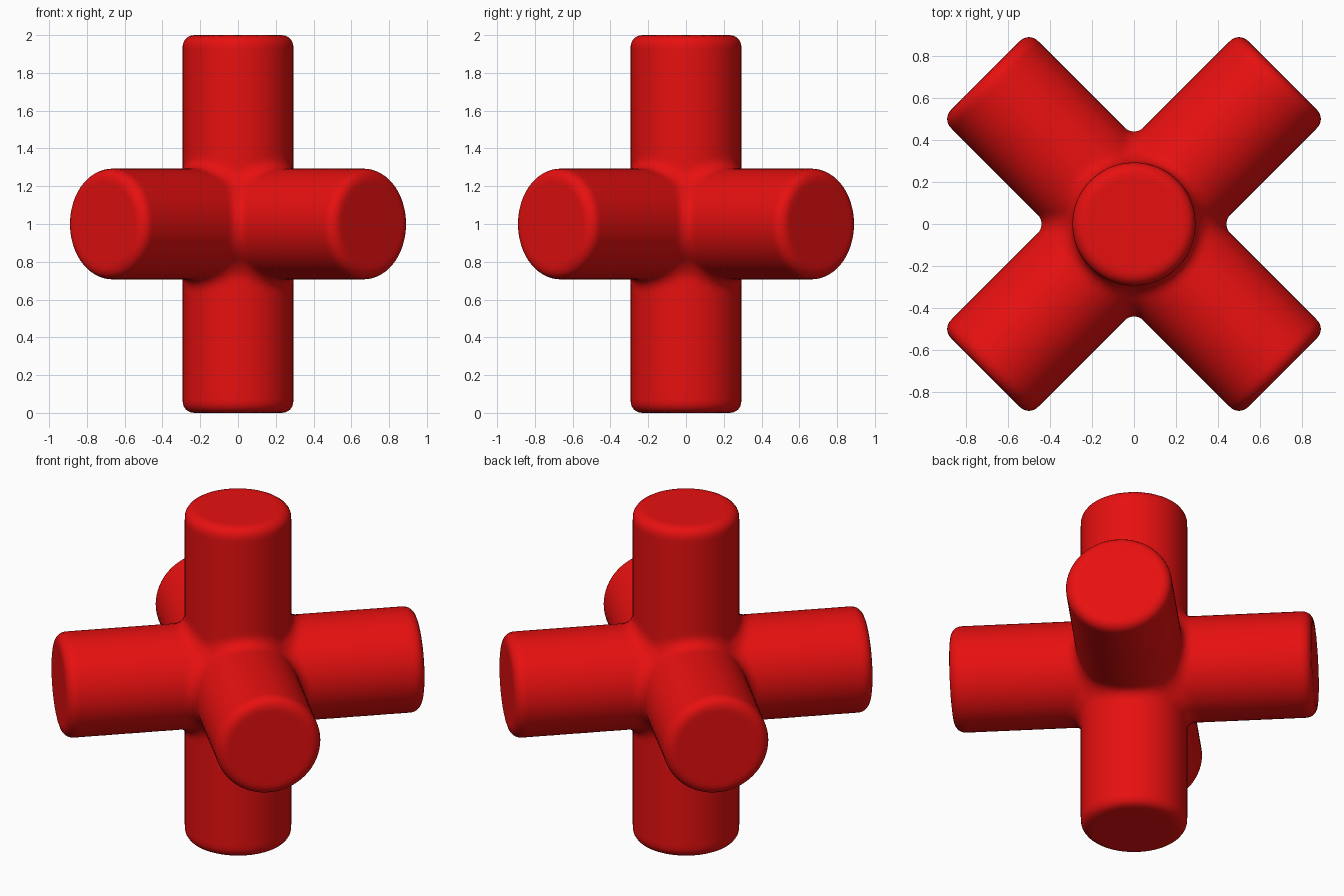
import bpy
import math
from mathutils import Vector

if "Cube" in bpy.data.objects:
    bpy.data.objects.remove(bpy.data.objects["Cube"])

R, HALF = 0.293, 1.0         # tube radius, half length
ROUND, FILLET = 0.06, 0.063  # rim rounding, blend between tubes
CENTRE = Vector((0, 0, 1))
S = math.sqrt(0.5)
AXES = [Vector((0, 0, 1)), Vector((S, S, 0)), Vector((S, -S, 0))]


def tube_distance(p, axis):
    """Signed distance to a cylinder with rounded rims."""
    h = p.dot(axis)
    a = math.sqrt(max(p.length_squared - h * h, 0)) - R + ROUND
    b = abs(h) - HALF + ROUND
    return min(max(a, b), 0) + math.hypot(max(a, 0), max(b, 0)) - ROUND


def distance(p):
    """Union of the three tubes with round fillets."""
    d = [tube_distance(p, axis) for axis in AXES]
    return max(FILLET, min(d)) - math.hypot(*(max(FILLET - v, 0) for v in d))


def settle(p):
    """Move a point onto the blended surface."""
    e = 0.0005
    for _ in range(5):
        d = distance(p)
        if abs(d) < 0.0002:
            break
        g = Vector([(distance(p + s) - d) / e for s in
                    (Vector((e, 0, 0)), Vector((0, e, 0)), Vector((0, 0, e)))])
        if g.length < 0.1:
            break
        p = p - g.normalized() * max(-0.03, min(0.03, d / g.length))
    return p


# Three crossing tubes
parts = []
for axis in AXES:
    bpy.ops.mesh.primitive_cylinder_add(vertices=64, radius=R, depth=2 * HALF, location=CENTRE)
    tube = bpy.context.object
    tube.rotation_euler = axis.to_track_quat('Z', 'Y').to_euler()
    parts.append(tube)
for tube in parts:
    tube.select_set(True)
bpy.context.view_layer.objects.active = parts[0]
bpy.ops.object.join()
cross = bpy.context.object
cross.name = "six_armed_cross"
bpy.ops.object.transform_apply(location=True, rotation=True, scale=True)

# Fuse into one skin, then round the rims and joints
remesh = cross.modifiers.new("fuse", 'REMESH')
remesh.mode = 'VOXEL'
remesh.voxel_size = 0.022
bpy.ops.object.modifier_apply(modifier=remesh.name)
for v in cross.data.vertices:
    v.co = settle(v.co - CENTRE) + CENTRE
cross.data.update()
bpy.ops.object.shade_smooth()

# Red colour
red = bpy.data.materials.new("red")
red.diffuse_color = (0.8, 0.005, 0.005, 1)
red.use_nodes = True
red.node_tree.nodes["Principled BSDF"].inputs["Base Color"].default_value = red.diffuse_color
cross.data.materials.clear()
cross.data.materials.append(red)
